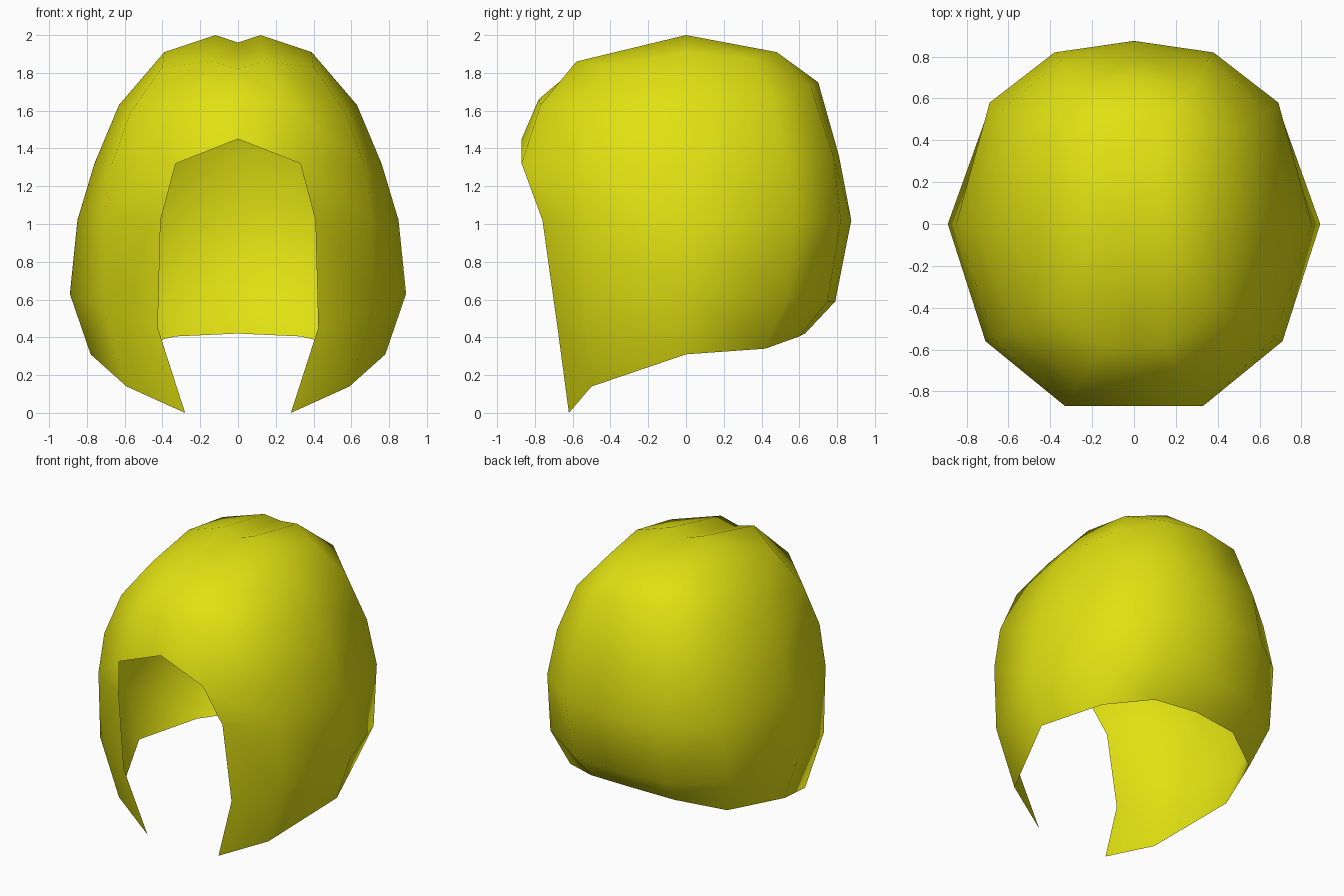
import bpy, bmesh

if "Cube" in bpy.data.objects:
    bpy.data.objects.remove(bpy.data.objects["Cube"])

# One flat colour
yellow = bpy.data.materials.new("yellow")
yellow.diffuse_color = (0.75, 0.75, 0.006, 1)
yellow.use_nodes = True
yellow.node_tree.nodes["Principled BSDF"].inputs["Base Color"].default_value = yellow.diffuse_color

# Right-half profiles, each running from the crown down to the hem
front_mid = [(0, -.59, 1.82), (0, -.78, 1.66), (0, -.87, 1.45)]
front = [(.13, -.58, 1.86), (.27, -.77, 1.63), (.33, -.87, 1.32),
         (.41, -.76, 1.02), (.425, -.68, .45), (.28, -.62, 0)]
front_side = [(.40, -.40, 1.83), (.57, -.50, 1.59), (.67, -.55, 1.31),
              (.71, -.56, 1.02), (.71, -.54, .55), (.59, -.50, .14)]
side = [(.39, 0, 1.91), (.63, 0, 1.63), (.76, 0, 1.32),
        (.85, 0, 1.02), (.89, 0, .63), (.78, 0, .31)]
back_side = [(.36, .34, 1.88), (.54, .46, 1.65), (.64, .54, 1.34),
             (.69, .58, 1.02), (.70, .53, .60), (.62, .42, .34)]
back = [(.13, .48, 1.91), (.29, .66, 1.73), (.35, .78, 1.36),
        (.38, .82, 1.02), (.37, .75, .59), (.33, .60, .405)]
back_mid = [(0, .49, 1.89), (0, .70, 1.75), (0, .81, 1.36),
            (0, .875, 1.02), (0, .79, .59), (0, .63, .42)]

bm = bmesh.new()
cols = [[bm.verts.new(p) for p in c] for c in
        (front_mid, front, front_side, side, back_side, back, back_mid)]

# Shell: bridge neighbouring profiles (the short middle one leaves the face opening)
for a, b in zip(cols, cols[1:]):
    for i in range(min(len(a), len(b)) - 1):
        bm.faces.new((a[i], a[i + 1], b[i + 1], b[i]))

# Crown with a shallow parting along the middle
parting = bm.verts.new((0, 0, 1.96))
ridge = bm.verts.new((.12, 0, 2.0))
tops = [c[0] for c in cols]
bm.faces.new((parting, tops[0], tops[1], ridge))
for a, b in zip(tops[1:5], tops[2:6]):
    bm.faces.new((ridge, a, b))
bm.faces.new((parting, ridge, tops[5], tops[6]))

bmesh.ops.recalc_face_normals(bm, faces=bm.faces)
if sum(f.normal.dot(f.calc_center_median() - parting.co * .5) for f in bm.faces) < 0:
    bmesh.ops.reverse_faces(bm, faces=bm.faces)
for f in bm.faces:
    f.smooth = True

mesh = bpy.data.meshes.new("hood_shell")
bm.to_mesh(mesh)
bm.free()
mesh.materials.append(yellow)
hood = bpy.data.objects.new("hood_shell", mesh)
bpy.context.collection.objects.link(hood)

# Mirror the other half
mirror = hood.modifiers.new("mirror", 'MIRROR')
mirror.use_clip = True
mirror.merge_threshold = 0.001
